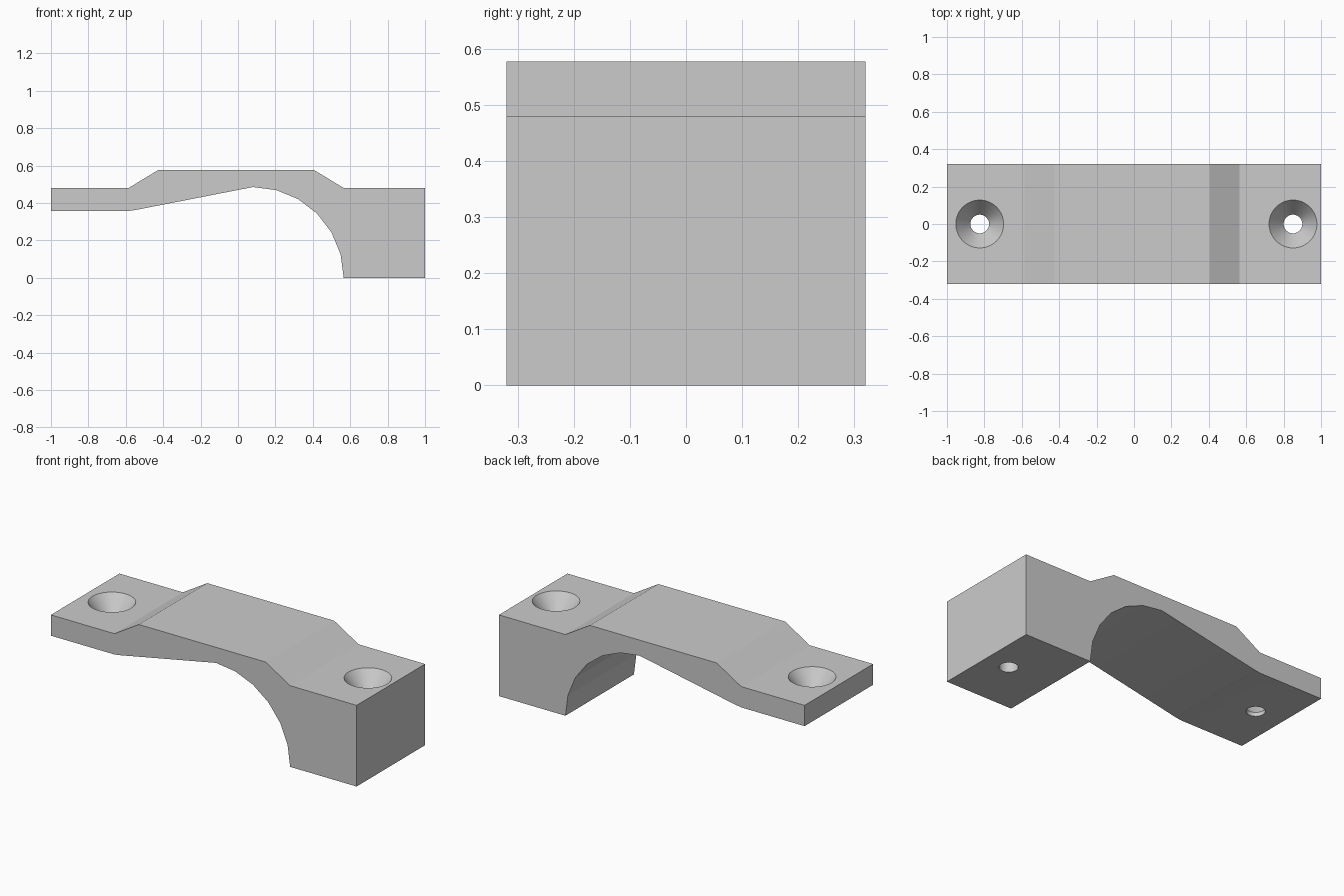
import bpy, bmesh, math

cube = bpy.data.objects.get("Cube")
if cube:
    bpy.data.objects.remove(cube, do_unlink=True)

grey = bpy.data.materials.new("plain grey")
grey.use_nodes = True
colour = (0.6, 0.6, 0.6, 1)
grey.diffuse_color = colour
grey.node_tree.nodes["Principled BSDF"].inputs["Base Color"].default_value = colour

HALF_WIDTH = 0.32
FLANGE_TOP = 0.48


def make_object(name, bm):
    bmesh.ops.recalc_face_normals(bm, faces=bm.faces)
    mesh = bpy.data.meshes.new(name)
    bm.to_mesh(mesh)
    bm.free()
    mesh.materials.append(grey)
    obj = bpy.data.objects.new(name, mesh)
    bpy.context.collection.objects.link(obj)
    return obj


def make_countersink(name, x):
    """Screw hole cutter: wide cone above a straight shaft."""
    profile = [(0, -0.1), (0.05, -0.1), (0.05, FLANGE_TOP - 0.1),
               (0.128, FLANGE_TOP), (0.128, 0.7), (0, 0.7)]
    bm = bmesh.new()
    verts = [bm.verts.new((x + r, 0, z)) for r, z in profile]
    edges = [bm.edges.new(pair) for pair in zip(verts, verts[1:])]
    bmesh.ops.spin(bm, geom=verts + edges, cent=(x, 0, 0), axis=(0, 0, 1),
                   angle=math.tau, steps=48)
    bmesh.ops.remove_doubles(bm, verts=bm.verts, dist=0.0001)
    cutter = make_object(name, bm)
    cutter.hide_render = True
    cutter.hide_set(True)
    return cutter


# Bracket side profile: top outline, then the arch under the thick foot
outline = [(-1, 0.357), (-1, FLANGE_TOP), (-0.585, FLANGE_TOP), (-0.425, 0.577),
           (0.405, 0.577), (0.565, FLANGE_TOP), (1, FLANGE_TOP), (1, 0)]
for i in range(7):
    a = math.radians(15 * i)
    outline.append((0.08 + 0.485 * math.cos(a), 0.485 * math.sin(a)))
outline += [(-0.54, 0.364), (-0.585, 0.357)]

# Extrude the profile across the width
bm = bmesh.new()
face = bm.faces.new([bm.verts.new((x, -HALF_WIDTH, z)) for x, z in outline])
side = bmesh.ops.extrude_face_region(bm, geom=[face])
bmesh.ops.translate(bm, vec=(0, 2 * HALF_WIDTH, 0),
                    verts=[v for v in side["geom"] if isinstance(v, bmesh.types.BMVert)])
bracket = make_object("arched_bracket", bm)

# Cut both countersunk screw holes
cutters = [make_countersink("left_hole_cutter", 0.85),
           make_countersink("right_hole_cutter", -0.825)]
bpy.context.view_layer.objects.active = bracket
bracket.select_set(True)
for cutter in cutters:
    mod = bracket.modifiers.new(cutter.name, "BOOLEAN")
    mod.operation = "DIFFERENCE"
    mod.solver = "EXACT"
    mod.object = cutter
    bpy.ops.object.modifier_apply(modifier=mod.name)
    bpy.data.objects.remove(cutter, do_unlink=True)

bpy.ops.object.shade_smooth_by_angle(angle=math.radians(10))
